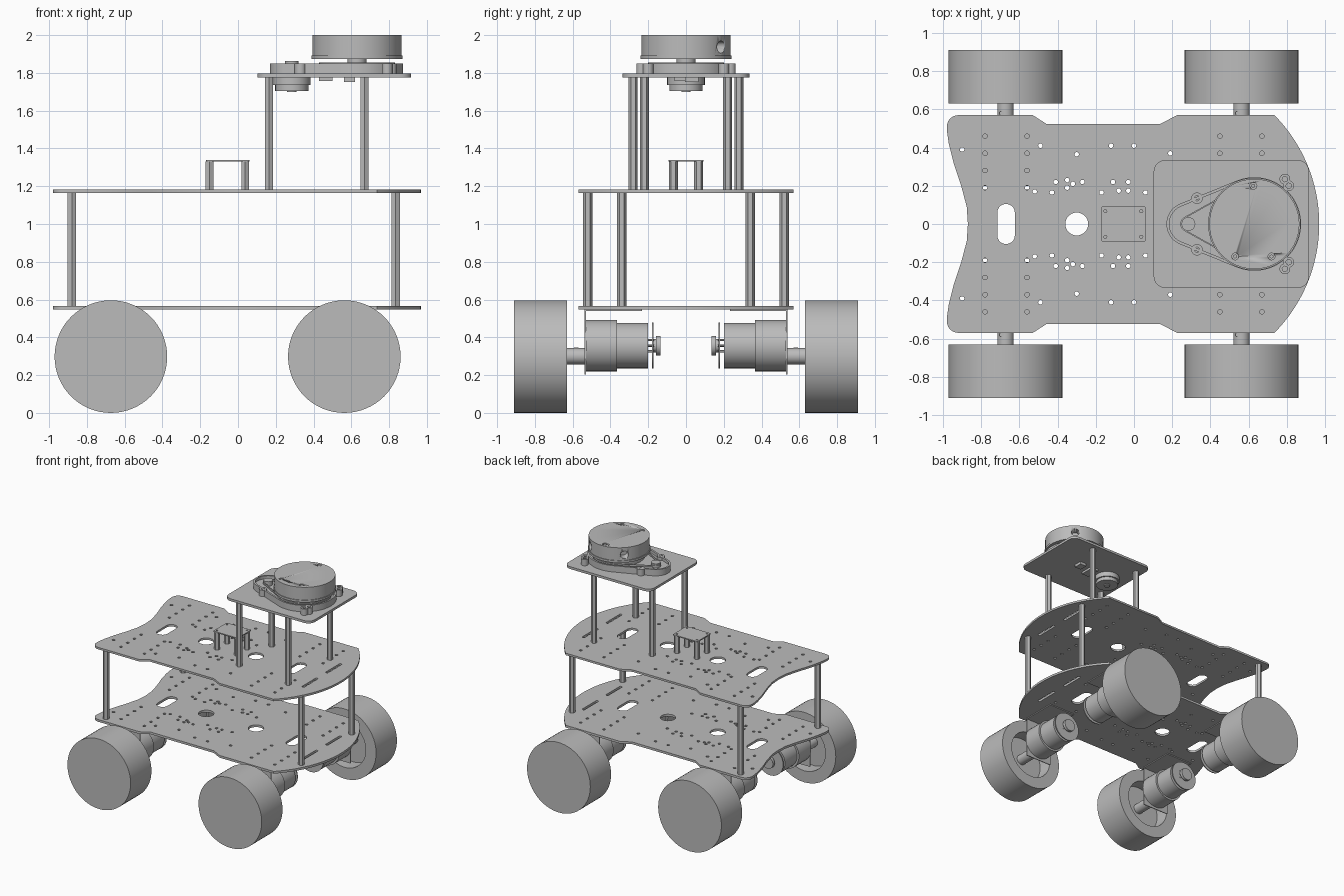
import bpy, bmesh
from math import pi, cos, sin, acos, radians
from mathutils import Matrix, Vector

cube = bpy.data.objects.get("Cube")
if cube:
    bpy.data.objects.remove(cube, do_unlink=True)

grey = bpy.data.materials.new("plain_grey")
grey.use_nodes = True
COLOUR = (0.5, 0.5, 0.5, 1)
grey.diffuse_color = COLOUR
grey.node_tree.nodes["Principled BSDF"].inputs["Base Color"].default_value = COLOUR


def finish(name, bm, smooth=True):
    mesh = bpy.data.meshes.new(name)
    bm.to_mesh(mesh)
    bm.free()
    mesh.materials.clear()
    mesh.materials.append(grey)
    ob = bpy.data.objects.new(name, mesh)
    bpy.context.collection.objects.link(ob)
    if smooth:
        bpy.ops.object.select_all(action='DESELECT')
        ob.select_set(True)
        bpy.context.view_layer.objects.active = ob
        bpy.ops.object.shade_smooth_by_angle(angle=radians(35))
    return ob


def circle(x, y, r, n=16, start=0, end=2 * pi):
    steps = n if end - start > 6.28 else n - 1
    return [(x + r * cos(start + (end - start) * i / steps),
             y + r * sin(start + (end - start) * i / steps)) for i in range(n)]


def rounded(x, y, w, h, r, n=6):
    """Rounded rectangle outline, w and h are half sizes."""
    pts = []
    for k, (sx, sy) in enumerate(((1, 1), (-1, 1), (-1, -1), (1, -1))):
        pts += circle(x + sx * (w - r), y + sy * (h - r), r, n, k * pi / 2, (k + 1) * pi / 2)
    return pts


def teardrop(x1, r1, x2, r2):
    """Outline around a small circle at x1 and a large one at x2."""
    a = acos((r1 - r2) / (x2 - x1))
    return circle(x2, 0, r2, 40, -a, a) + circle(x1, 0, r1, 20, a, 2 * pi - a)


def sheet(name, z0, z1, loops):
    """Flat plate; the first loop is the outline, the others are holes."""
    cu = bpy.data.curves.new(name, 'CURVE')
    cu.dimensions, cu.fill_mode, cu.extrude = '2D', 'BOTH', (z1 - z0) / 2
    for loop in loops:
        sp = cu.splines.new('POLY')
        sp.points.add(len(loop) - 1)
        for p, (x, y) in zip(sp.points, loop):
            p.co = (x, y, 0, 1)
        sp.use_cyclic_u = True
    tmp = bpy.data.objects.new(name, cu)
    bpy.context.collection.objects.link(tmp)
    mesh = bpy.data.meshes.new_from_object(tmp.evaluated_get(bpy.context.evaluated_depsgraph_get()))
    bpy.data.objects.remove(tmp, do_unlink=True)
    bm = bmesh.new()
    bm.from_mesh(mesh)
    bpy.data.meshes.remove(mesh)
    bmesh.ops.remove_doubles(bm, verts=bm.verts, dist=1e-5)
    bmesh.ops.recalc_face_normals(bm, faces=bm.faces)
    bmesh.ops.translate(bm, verts=bm.verts, vec=(0, 0, (z0 + z1) / 2))
    return finish(name, bm)


def rod(name, a, b, r, n=32):
    """Cylinder from point a to point b."""
    a, b = Vector(a), Vector(b)
    rot = (b - a).to_track_quat('Z', 'Y').to_matrix().to_4x4()
    bm = bmesh.new()
    bmesh.ops.create_cone(bm, cap_ends=True, segments=n, radius1=r, radius2=r,
                          depth=(b - a).length, matrix=Matrix.Translation((a + b) / 2) @ rot)
    return finish(name, bm, n > 8)


def box(name, centre, size):
    bm = bmesh.new()
    bmesh.ops.create_cube(bm, size=1, matrix=Matrix.Translation(centre) @ Matrix.Diagonal((*size, 1)))
    return finish(name, bm, False)


def lathe(name, profile, x, z, side, n=64):
    """Spin (y, radius) points about an axis along y."""
    bm = bmesh.new()
    vs = [bm.verts.new((x + r, side * y, z)) for y, r in profile]
    es = [bm.edges.new(p) for p in zip(vs, vs[1:])]
    bmesh.ops.spin(bm, geom=vs + es, cent=(x, 0, z), axis=(0, 1, 0), angle=2 * pi, steps=n)
    bmesh.ops.remove_doubles(bm, verts=bm.verts, dist=1e-4)
    bmesh.ops.recalc_face_normals(bm, faces=bm.faces)
    return finish(name, bm)


# Deck outline: half of it, then mirrored
half = [(-.87, 0), (-.876, .09), (-.905, .2), (-.945, .32), (-.97, .42), (-.98, .49)]
half += circle(-.92, .51, .06, 8, pi, pi / 2)[1:]
half += [(-.53, .57), (-.46, .525), (.14, .525), (.225, .57)]
half += circle(.16, 0, .81, 16, .78, 0)
outline = half + [(x, -y) for x, y in half[-2:0:-1]]

# Deck holes
small = [(x, y) for x in (-.78, -.56, .45, .67) for y in (.46, .37, .28, .19)]
small += [(-.9, .39), (-.49, .41), (-.3, .365), (-.12, .41), (0, .41), (.19, .37),
          (-.35, .23), (-.35, .19), (-.32, .21), (-.27, .22), (-.41, .22), (-.52, .17),
          (-.43, .165), (-.11, .22), (-.03, .22), (-.17, .165), (-.08, .175), (-.03, .175), (.06, .165)]
holes = [circle(x, s * y, .012, 10) for x, y in small for s in (1, -1)]
holes += [circle(x, 0, .06, 32) for x in (-.3, .17)]
holes += [rounded(x, 0, .046, .105, .045) for x in (-.67, .55)]
holes += [rounded(.79, s * .16, .011, .1, .01) for s in (1, -1)]
sheet("lower_deck", .548, .567, [outline] + holes)
sheet("upper_deck", 1.165, 1.182, [outline] + holes)

# Wheels and drive units
for side, sname in ((1, "left"), (-1, "right")):
    for x, end in ((-.673, "rear"), (.563, "front")):
        tag = f"{sname}_{end}"
        lathe("wheel_" + tag, [(.91, 0), (.91, .298), (.63, .298), (.63, .2), (.75, .2), (.75, 0)],
              x, .298, side)
        lathe("motor_" + tag, [(.53, 0), (.53, .136), (.365, .136), (.365, .12), (.2, .12), (.2, 0)],
              x, .356, side, 40)
        lathe("encoder_disc_" + tag, [(.18, 0), (.18, .122), (.172, .122), (.172, 0)], x, .356, side, 40)
        lathe("encoder_cap_" + tag, [(.172, .035), (.16, .035), (.16, .052), (.135, .052), (.135, 0)],
              x, .356, side, 24)
        for dx in (-.04, .04):
            for dz in (-.03, 0, .03):
                rod("motor_pin_" + tag, (x + dx, side * .205, .356 + dz), (x + dx, side * .17, .356 + dz), .006, 6)
        rod("axle_" + tag, (x, side * .53, .3), (x, side * .76, .3), .043)
        rod("axle_screw_" + tag, (x - .02, side * .58, .33), (x - .02, side * .58, .345), .012, 10)
        box("bracket_face_" + tag, (x, side * .533, .375), (.25, .007, .345))
        box("bracket_top_" + tag, (x, side * .383, .544), (.25, .3, .008))

# Hexagonal posts between the levels
for s in (1, -1):
    for x, y in ((-.88, .52), (.835, .34)):
        rod("deck_post", (x, s * y, .56), (x, s * y, 1.17), .025, 6)
    for x, y in ((.165, .22), (.67, .28)):
        rod("platform_post", (x, s * y, 1.175), (x, s * y, 1.78), .024, 6)
    for x in (-.15, .038):
        rod("board_post", (x, s * .067, 1.175), (x, s * .067, 1.332), .024, 6)

# Small raised board and sensor platform
sheet("small_board", 1.331, 1.34, [rounded(-.055, 0, .115, .092, .003, 2)]
      + [circle(x, y, .008, 10) for x in (-.15, .038) for y in (-.067, .067)])
sheet("sensor_platform", 1.776, 1.796, [rounded(.51, 0, .407, .335, .06)])

# Scanner base, rim, mounting ears and belt drive
PX, HX = .285, .63
sheet("scanner_base", 1.796, 1.825, [teardrop(PX, .115, HX, .245)])
sheet("scanner_rim", 1.825, 1.85, [teardrop(PX, .115, HX, .245), teardrop(PX, .1, HX, .23)])
for s in (1, -1):
    for x, y, r in ((.79, .235, .028), (.33, .135, .03), (.81, .2, .028)):
        sheet("scanner_ear", 1.796, 1.85, [circle(x, s * y, r, 24), circle(x, s * y, .014, 12)])
sheet("drive_belt", 1.835, 1.85, [teardrop(PX, .042, HX, .21), teardrop(PX, .035, HX, .203)])
rod("belt_pulley", (PX, 0, 1.82), (PX, 0, 1.862), .036)
rod("scanner_turntable", (HX, 0, 1.82), (HX, 0, 1.855), .2, 48)
rod("scanner_spindle", (HX, 0, 1.85), (HX, 0, 1.88), .05)

# Scanner head with eye openings and screw recesses
head = rod("scanner_head", (HX, 0, 1.89), (HX, 0, 2), .236, 64)
sheet("scanner_head_lip", 1.874, 1.892, [circle(HX, 0, .242, 64)])
cutters = []
for ang in (radians(52), radians(135)):
    d = Vector((cos(ang), sin(ang), 0))
    c = Vector((HX, 0, 1.937))
    cutters.append(rod("eye_cutter", c + d * .17, c + d * .3, .032, 24))
for x, y in ((.625, .2), (.53, -.17), (.72, -.17)):
    cutters.append(rod("screw_cutter", (x, y, 1.985), (x, y, 2.02), .018, 16))
    rod("head_screw", (x, y, 1.98), (x, y, 1.996), .011, 6)
for c in cutters:
    c.hide_render = True
    c.hide_viewport = True
    mod = head.modifiers.new("cut", 'BOOLEAN')
    mod.operation, mod.object, mod.solver = 'DIFFERENCE', c, 'EXACT'

# Scanner motor and connectors under the platform
rod("scanner_motor", (PX, 0, 1.735), (PX, 0, 1.78), .1)
rod("scanner_motor_end", (PX, 0, 1.705), (PX, 0, 1.74), .088)
rod("scanner_motor_hub", (PX, 0, 1.698), (PX, 0, 1.71), .025)
box("connector_block", (.465, 0, 1.768), (.07, .12, .022))
box("connector_plug", (.59, .03, 1.765), (.06, .07, .026))
